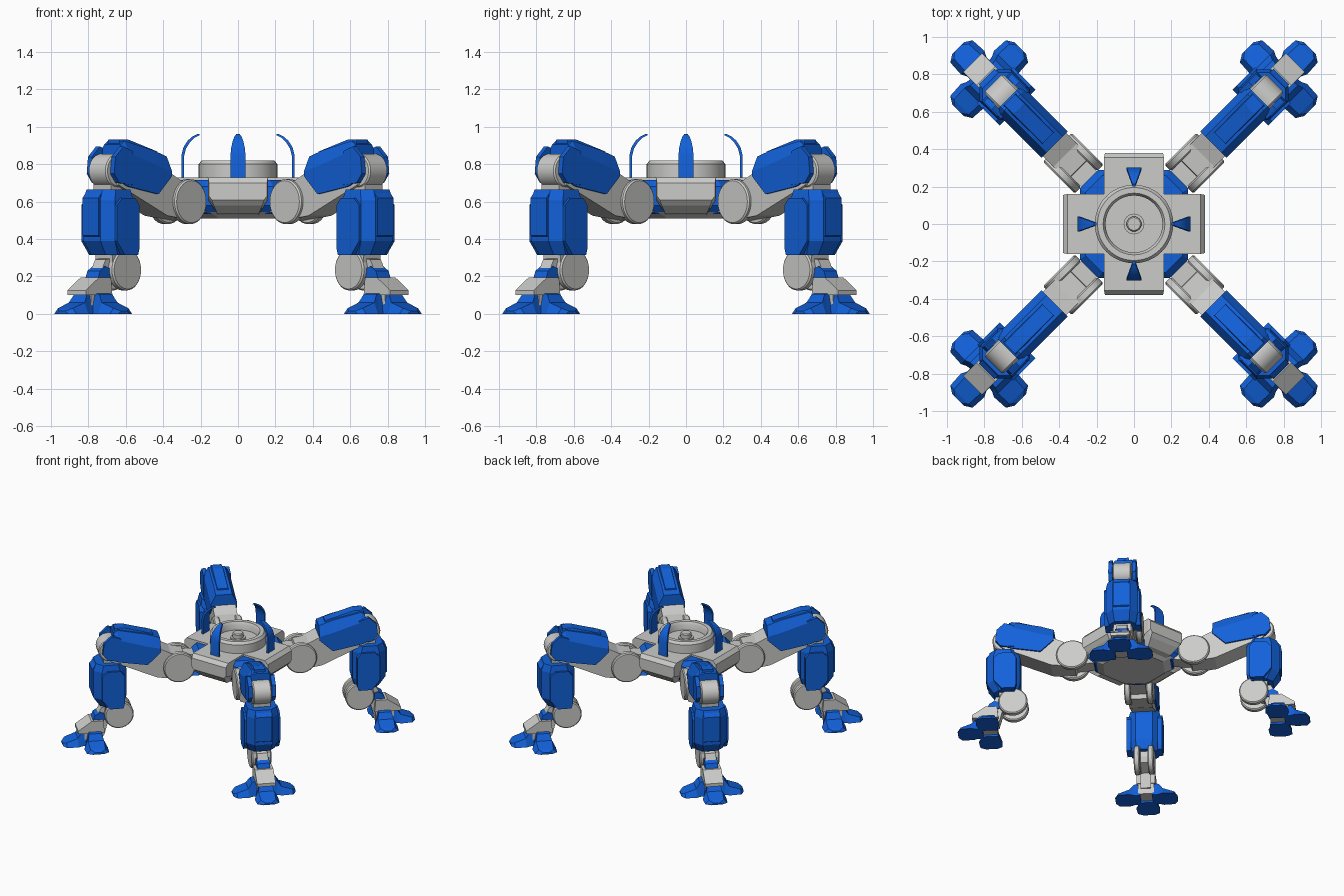
import bpy, bmesh, math
from mathutils import Matrix

if "Cube" in bpy.data.objects:
    bpy.data.objects.remove(bpy.data.objects["Cube"])


def material(name, colour):
    m = bpy.data.materials.new(name)
    m.diffuse_color = (*colour, 1)
    m.use_nodes = True
    m.node_tree.nodes["Principled BSDF"].inputs["Base Color"].default_value = m.diffuse_color
    return m


GREY = material("light_grey", (0.6, 0.6, 0.59))
BLUE = material("blue", (0.006, 0.12, 0.7))


def loft(rings, closed=False):
    """Skin matching rings of points; cap both ends unless the loop closes."""
    bm = bmesh.new()
    vs = [[bm.verts.new(p) for p in ring] for ring in rings]
    n = len(vs[0])
    pairs = list(zip(vs, vs[1:])) + ([(vs[-1], vs[0])] if closed else [])
    for a, b in pairs:
        for i in range(n):
            j = (i + 1) % n
            bm.faces.new((a[i], a[j], b[j], b[i]))
    if not closed:
        bm.faces.new(vs[0])
        bm.faces.new(vs[-1])
    return bm


def prism(profile, y0, y1):
    """Extrude an (x, z) profile along y."""
    return loft([[(x, y, z) for x, z in profile] for y in (y0, y1)])


def disc(x, z, radius, y0, y1, n=32):
    """Cylinder along y with slightly bevelled rims."""
    e = 0.008
    rows = ((y0, radius - e), (y0 + e, radius), (y1 - e, radius), (y1, radius - e))
    return loft([[(x + r * math.cos(i * math.tau / n), y, z + r * math.sin(i * math.tau / n))
                  for i in range(n)] for y, r in rows])


def octagon(cx, z, hx, hy, c):
    """Chamfered rectangle at height z."""
    return [(cx + x, y, z) for x, y in (
        (hx, -hy + c), (hx, hy - c), (hx - c, hy), (-hx + c, hy),
        (-hx, hy - c), (-hx, -hy + c), (-hx + c, -hy), (hx - c, -hy))]


def lathe(profile, n=48, closed=False):
    """Revolve (radius, z) points about the z axis."""
    return loft([[(r * math.cos(i * math.tau / n), r * math.sin(i * math.tau / n), z)
                  for i in range(n)] for r, z in profile], closed)


def place(name, bm, mat, angles=(0,), smooth=False):
    """Make one mesh and place it at each angle about the centre."""
    bmesh.ops.recalc_face_normals(bm, faces=bm.faces)
    me = bpy.data.meshes.new(name)
    bm.to_mesh(me)
    bm.free()
    me.materials.append(mat)
    for a in angles:
        ob = bpy.data.objects.new(name, me)
        ob.matrix_world = Matrix.Rotation(math.radians(a), 4, 'Z')
        bpy.context.collection.objects.link(ob)
    if smooth:
        bpy.ops.object.select_all(action='DESELECT')
        ob.select_set(True)
        bpy.context.view_layer.objects.active = ob
        bpy.ops.object.shade_smooth_by_angle(angle=math.radians(35))


SIDES = (0, 90, 180, 270)
LEGS = (45, 135, 225, 315)

# Body: four tapered arms of a cross around a blue chamfered core
arm = []
for x, top, mid, low in ((0, .16, .16, .11), (.30, .16, .16, .11), (.355, .16, .16, .13), (.38, .155, .155, .14)):
    zt = .73 if x < .37 else .70
    zb, zm = {0: (.51, .61), .30: (.535, .61), .355: (.58, .62), .38: (.61, .63)}[x]
    arm.append([(x, -low, zb), (x, low, zb), (x, mid, zm), (x, top, zt), (x, -top, zt), (x, -mid, zm)])
place("body_arm", loft(arm), GREY, SIDES)
place("body_core", loft([octagon(0, .535, .25, .25, .09), octagon(0, .58, .29, .29, .10),
                         octagon(0, .68, .29, .29, .10), octagon(0, .715, .26, .26, .09)]), BLUE)
place("belly_plate", loft([octagon(0, .51, .22, .22, .12), octagon(0, .545, .27, .27, .12)]), GREY)

# Turret ring, dish floor and centre knob
place("turret_ring", lathe([(.21, .72), (.21, .80), (.195, .82), (.165, .82), (.152, .80), (.152, .72)],
                           closed=True), GREY, smooth=True)
place("dish_floor", lathe([(.155, .72), (.155, .755)]), GREY, smooth=True)
place("centre_knob", lathe([(.055, .75), (.055, .77), (.04, .77), (.04, .80), (.034, .807)], 24), GREY, smooth=True)

# Curved fins around the ring
fin = [(.302, .70, .04), (.302, .85, .04), (.292, .89, .036), (.27, .925, .028), (.245, .948, .019), (.215, .963, .008)]
place("curved_fin", loft([[(x, -w, z), (x, w, z), (x - .014, w, z - .006), (x - .014, -w, z - .006)]
                          for x, z, w in fin]), BLUE, SIDES, smooth=True)

# Hip: joint discs and upper limb
for s in (-1, 1):
    y0, y1 = sorted((s * .06, s * .108))
    place("hip_disc", disc(.46, .60, .12, y0, y1), GREY, LEGS, smooth=True)
place("hip_mount", prism([(.20, .55), (.46, .53), (.46, .68), (.20, .68)], -.06, .06), GREY, LEGS)
place("upper_limb", prism([(.42, .70), (.40, .60), (.44, .50), (.62, .525), (.99, .69), (.99, .82), (.60, .755),
                           (.52, .715)], -.087, .087), GREY, LEGS)
place("upper_joint", disc(.975, .765, .09, -.07, .07), GREY, LEGS, smooth=True)

# Upper armour: shell with narrow top, end cheeks and a raised top plate
stations = ((.60, .735, .765, .84), (.70, .64, .79, .875), (.92, .68, .86, .925), (.95, .69, .85, .905))
place("upper_armour", loft([[(x, -.1, zb), (x, .1, zb), (x, .1, zm), (x, .062, zt), (x, -.062, zt), (x, -.1, zm)]
                            for x, zb, zm, zt in stations]), BLUE, LEGS)
place("upper_armour_ridge", loft([[(x, -.05, z - .03), (x, .05, z - .03), (x, .04, z), (x, -.04, z)]
                                  for x, z in ((.65, .868), (.87, .932), (.94, .932))]), BLUE, LEGS)
for s in (-1, 1):
    y0, y1 = sorted((s * .074, s * .104))
    place("armour_cheek", prism([(.90, .69), (1.0, .70), (1.04, .75), (1.03, .84), (.97, .895), (.90, .87)],
                                y0, y1), BLUE, LEGS)

# Lower leg: inner strut, octagonal armour and raised plates
place("shin_strut", prism([(.91, .20), (1.01, .20), (1.03, .77), (.92, .77)], -.065, .065), GREY, LEGS)
place("shin_armour", loft([octagon(.965, .315, .09, .10, .045), octagon(.98, .39, .125, .12, .055),
                           octagon(.98, .61, .125, .12, .055), octagon(.98, .665, .105, .11, .05)]), BLUE, LEGS)
for s in (-1, 1):
    y0, y1 = sorted((s * .10, s * .135))
    place("shin_side_plate", prism([(.89, .315), (.99, .315), (1.05, .39), (1.05, .58), (1.01, .62), (.91, .62),
                                    (.88, .58), (.88, .35)], y0, y1), BLUE, LEGS)
place("shin_front_plate", prism([(1.08, .40), (1.115, .42), (1.115, .62), (1.08, .66)], -.06, .06), BLUE, LEGS)

# Ankle: paired discs, link and blue guard
for s in (-1, 1):
    y0, y1 = sorted((s * .03, s * .075))
    place("ankle_disc", disc(.91, .235, .11, y0, y1), GREY, LEGS, smooth=True)
place("ankle_link", prism([(.88, .20), (.93, .31), (1.04, .29), (1.09, .20), (1.09, .06), (1.02, .06), (.99, .17)],
                          -.04, .04), GREY, LEGS)
place("ankle_guard", prism([(1.01, .19), (1.01, .24), (1.05, .255), (1.09, .23), (1.11, .18)], -.048, .048),
      BLUE, LEGS)

# Foot: grey instep, hub and three splayed toes
place("instep", prism([(1.02, .10), (1.22, .10), (1.22, .125), (1.12, .195), (1.03, .195)], -.07, .07), GREY, LEGS)
place("foot_hub", prism([(1.03, .015), (1.17, .015), (1.17, .11), (1.03, .11)], -.06, .06), GREY, LEGS)
for turn in (-90, 0, 90):
    rows = ((.045, .055, .115), (.095, .06, .105), (.125, .075, .06), (.21, .07, .03), (.235, .03, .015))
    toe = loft([[(x, -w - .014, 0), (x, w + .014, 0), (x, w * .8, h), (x, -w * .8, h)] for x, w, h in rows])
    toe.transform(Matrix.Translation((1.095, 0, 0)) @ Matrix.Rotation(math.radians(turn), 4, 'Z'))
    place("toe", toe, BLUE, LEGS)
